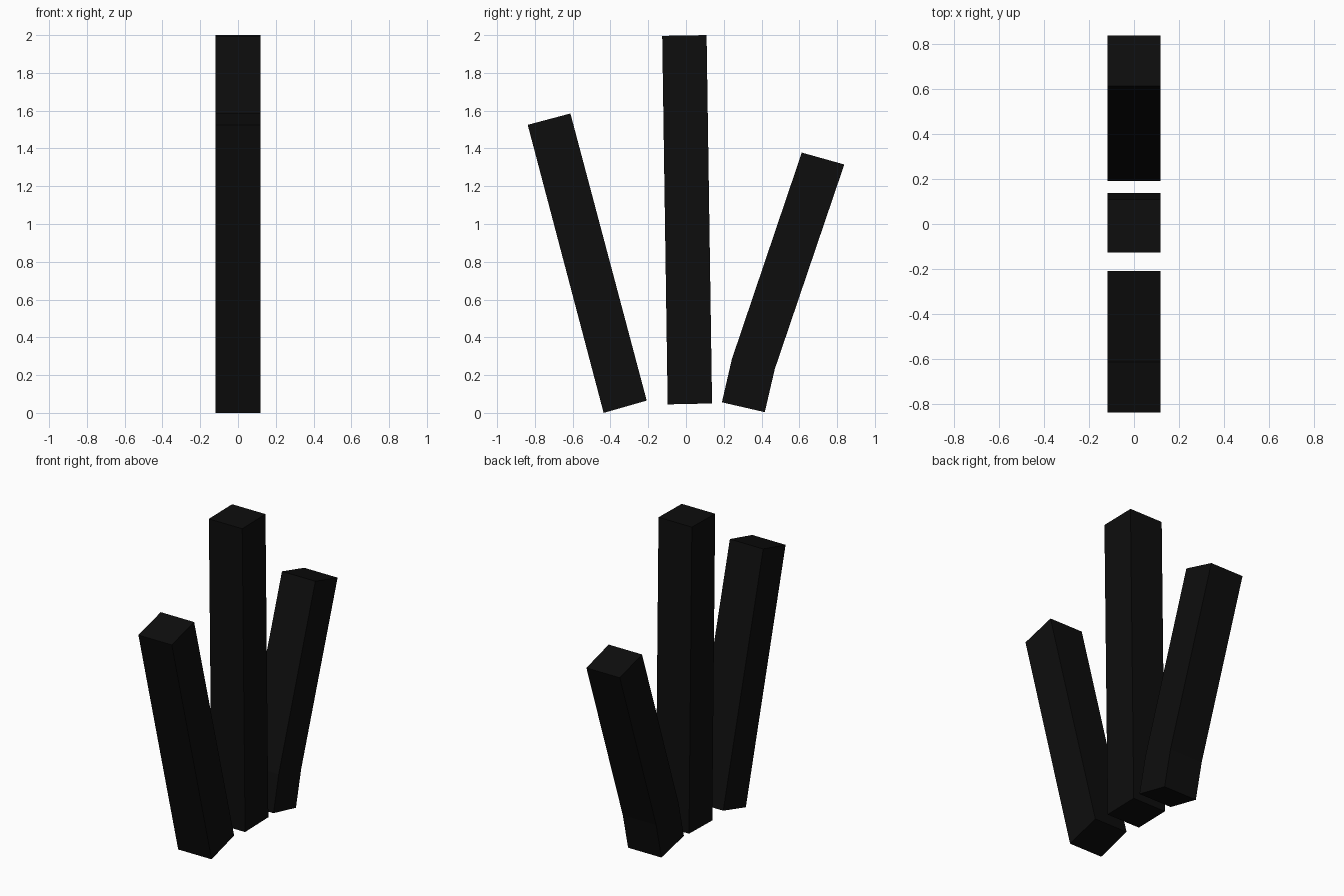
import bpy
import bmesh

if "Cube" in bpy.data.objects:
    bpy.data.objects.remove(bpy.data.objects["Cube"])

HALF_WIDTH = 0.118

black = bpy.data.materials.new("matte_black")
black.diffuse_color = (0.004, 0.004, 0.004, 1)
black.use_nodes = True
black.node_tree.nodes["Principled BSDF"].inputs["Base Color"].default_value = black.diffuse_color


def make_bar(name, outline):
    """Extrude a side outline (y, z) across x into a flat-faced bar."""
    bm = bmesh.new()
    side = bm.faces.new([bm.verts.new((-HALF_WIDTH, y, z)) for y, z in outline])
    result = bmesh.ops.extrude_face_region(bm, geom=[side], use_keep_orig=True)
    moved = [v for v in result["geom"] if isinstance(v, bmesh.types.BMVert)]
    bmesh.ops.translate(bm, verts=moved, vec=(2 * HALF_WIDTH, 0, 0))
    bmesh.ops.recalc_face_normals(bm, faces=bm.faces)
    mesh = bpy.data.meshes.new(name)
    bm.to_mesh(mesh)
    bm.free()
    mesh.materials.append(black)
    obj = bpy.data.objects.new(name, mesh)
    bpy.context.collection.objects.link(obj)
    return obj


# Front bar, leaning forward
make_bar("front_bar", [(-0.436, 0.0), (-0.208, 0.065), (-0.612, 1.585), (-0.838, 1.525)])

# Tall middle bar, nearly upright
make_bar("middle_bar", [(-0.097, 0.045), (0.138, 0.05), (0.109, 2.0), (-0.126, 1.996)])

# Back bar, leaning backward with a slight bend near its foot
make_bar("back_bar", [(0.19, 0.056), (0.417, 0.004), (0.470, 0.232),
                      (0.838, 1.315), (0.613, 1.378), (0.243, 0.285)])
